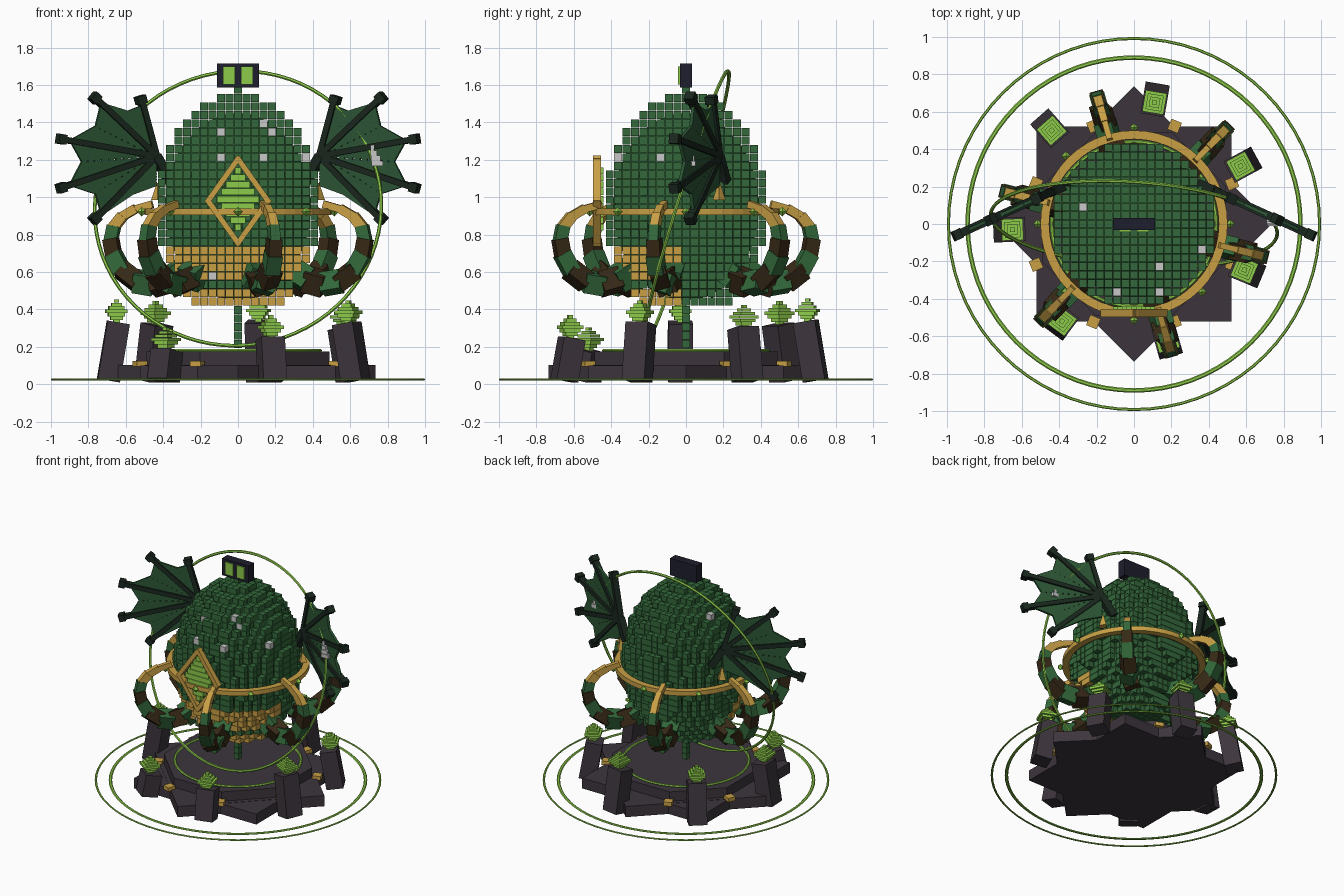
import bpy, bmesh, math
from mathutils import Vector, Matrix, Euler

if "Cube" in bpy.data.objects:
    bpy.data.objects.remove(bpy.data.objects["Cube"])


def material(name, rgb):
    m = bpy.data.materials.new(name)
    m.diffuse_color = (*rgb, 1)
    m.use_nodes = True
    m.node_tree.nodes["Principled BSDF"].inputs["Base Color"].default_value = m.diffuse_color
    return m


GREEN, GOLD, LIME, STONE, GREY, NAVY, BROWN, DARK, MEMBRANE = range(9)
MATS = [material(n, c) for n, c in (
    ("scale green", (.033, .14, .043)), ("gold", (.58, .35, .06)),
    ("lime glow", (.27, .60, .07)), ("stone", (.046, .036, .046)),
    ("pale grey", (.58, .58, .58)), ("navy black", (.013, .013, .026)),
    ("dark brown", (.038, .022, .008)), ("wing black", (.010, .020, .013)),
    ("membrane green", (.024, .09, .034)))]


def finish(name, bm):
    me = bpy.data.meshes.new(name)
    bm.to_mesh(me)
    bm.free()
    for m in MATS:
        me.materials.append(m)
    ob = bpy.data.objects.new(name, me)
    bpy.context.collection.objects.link(ob)
    return ob


def paint(geom, mat):
    for f in {f for v in geom["verts"] for f in v.link_faces}:
        f.material_index = mat


def box(bm, loc, size, mat, rot=None):
    m = Matrix.Translation(loc) @ (rot.to_4x4() if rot else Matrix()) @ Matrix.Diagonal((*size, 1))
    paint(bmesh.ops.create_cube(bm, size=1, matrix=m), mat)


def bar(bm, p, q, w, t, mat, normal, w2=None):
    """Box from p to q, w wide in the plane and t thick along the normal."""
    p, q = Vector(p), Vector(q)
    x = (q - p).normalized()
    y = Vector(normal).cross(x).normalized()
    rot = Matrix((x, y, x.cross(y))).transposed()
    box(bm, (p + q) / 2, ((q - p).length, w, t), mat, rot)


def cone(bm, loc, r1, r2, depth, n, mat, rot=None):
    m = Matrix.Translation(loc) @ (rot.to_4x4() if rot else Matrix())
    paint(bmesh.ops.create_cone(bm, cap_ends=True, segments=n, radius1=r1, radius2=r2,
                                depth=depth, matrix=m), mat)


def ring(name, r, half_w, half_h, z, mat, rot=(0, 0, 0), n=72, sides=6):
    """Closed hoop with an elliptical section."""
    bm = bmesh.new()
    m = Matrix.Translation((0, 0, z)) @ Euler(rot).to_matrix().to_4x4()
    off = math.pi / 4 if sides == 4 else 0
    loops = []
    for i in range(n):
        a = math.tau * i / n
        loops.append([])
        for j in range(sides):
            b = math.tau * j / sides + off
            d = r + half_w * math.cos(b)
            loops[-1].append(bm.verts.new(m @ Vector((d * math.cos(a), d * math.sin(a), half_h * math.sin(b)))))
    for i in range(n):
        for j in range(sides):
            k, l = (i + 1) % n, (j + 1) % sides
            bm.faces.new((loops[i][j], loops[k][j], loops[k][l], loops[i][l])).material_index = mat
    return finish(name, bm)


def polar(r, deg, z):
    a = math.radians(deg)
    return Vector((r * math.cos(a), r * math.sin(a), z))


# Egg shell of small cubes, gold on the lower front
P, Z0, ROWS = .0453, .4425, 25


def inside(i, j, k):
    if not 0 <= k < ROWS:
        return False
    t = (Z0 + k * P - .95) / .605
    return (i * i + j * j) * P * P <= .185 * (1 - t * t)


bm = bmesh.new()
pale = {(-2, 20), (3, 21), (4, 20), (-2, 17), (3, 17), (8, 17), (-3, 3)}
for k in range(ROWS):
    for i in range(-10, 11):
        for j in range(-10, 11):
            near = ((1, 0, 0), (-1, 0, 0), (0, 1, 0), (0, -1, 0), (0, 0, 1), (0, 0, -1))
            if not inside(i, j, k) or all(inside(i + a, j + b, k + c) for a, b, c in near):
                continue
            mat = GOLD if k < 7 and k != 2 and j < 0 else GREEN
            if (i, k) in pale and j < 0 and not inside(i, j - 1, k):
                mat = GREY
            if (i, j) == (-6, 2) and k > 12 and not inside(i, j, k + 1):
                mat = GREY
            box(bm, (i * P, j * P, Z0 + k * P), (P * .94,) * 3, mat)
finish("egg", bm)

# Dark core closes the gaps between the cubes
bm = bmesh.new()
bmesh.ops.create_uvsphere(bm, u_segments=24, v_segments=16, radius=1,
                          matrix=Matrix.Translation((0, 0, .95)) @ Matrix.Diagonal((.39, .39, .50, 1)))
for f in bm.faces:
    f.material_index = GREEN
finish("egg_core", bm)

# Cube column under the egg and single cube on top
bm = bmesh.new()
for k in list(range(-5, 0)) + [ROWS]:
    box(bm, (0, 0, Z0 + k * P), (P * .94,) * 3, GREEN)
finish("centre_column", bm)

# Head block with two glowing eyes
bm = bmesh.new()
box(bm, (0, 0, 1.65), (.226, .066, .13), NAVY)
for x in (-.048, .048):
    box(bm, (x, -.037, 1.65), (.066, .009, .095), LIME)
finish("head_block", bm)

# Star plinth: two crossed squares and an octagonal step
bm = bmesh.new()
for turn, top in ((0, .1), (math.pi / 4, .102)):
    box(bm, (0, 0, (top + .02) / 2), (1.04, 1.04, top - .02), STONE, Matrix.Rotation(turn, 3, 'Z'))
cone(bm, (0, 0, .137), .53, .53, .075, 8, STONE, Matrix.Rotation(math.pi / 8, 3, 'Z'))
finish("plinth", bm)

# Gold clasps in the star notches
bm = bmesh.new()
for n in range(8):
    a = 22.5 + 45 * n
    box(bm, polar(.567, a, .11), (.06, .06, .03), GOLD, Matrix.Rotation(math.radians(a), 3, 'Z'))
finish("plinth_clasps", bm)

# Hoops
ring("ground_ring_outer", .992, .008, .005, .025, LIME)
ring("ground_ring_inner", .89, .012, .006, .025, LIME)
ring("plinth_ring", .44, .010, .008, .18, LIME)
ring("tilted_halo", .768, .010, .010, .94, LIME, (math.radians(73), 0, -.07))
ring("gold_band", .477, .033, .025, .922, GOLD, n=48, sides=4)

# Lime studs on the band
bm = bmesh.new()
for n in range(8):
    for s in (0, math.pi):
        c = polar(.515, n * 45, .922)
        c.z += .0125 if s == 0 else -.0125
        cone(bm, c, .025, 0, .025, 4, LIME, Matrix.Rotation(s, 3, 'X'))
finish("band_studs", bm)

# Leaning stone pillars, each with a stacked crystal
for x, y, top in ((-.65, -.03, .33), (-.44, .5, .32), (-.385, -.52, .18), (.11, .65, .335),
                  (.175, -.62, .245), (.59, -.245, .325), (.57, .31, .30)):
    bm = bmesh.new()
    a = math.atan2(y, x)
    rz = Matrix.Rotation(a, 3, 'Z')
    tip = Vector((x, y, top))
    out = Vector((math.cos(a), math.sin(a), 0))
    foot = tip + out * (top * .13)
    foot.z = .02
    bar(bm, foot, tip - out * .01, .13, .12, STONE, out)
    for n, w in enumerate((.035, .065, .09, .115, .085, .055, .025)):
        box(bm, tip + Vector((0, 0, .004 + n * .0185)), (w, w, .0175), LIME, rz)
    finish("crystal_pillar", bm)

# Front pendant: diamond frame and stacked lime gem
bm = bmesh.new()
corners = [Vector((math.sin(n * math.pi / 2) * .16, -.476, .98 + math.cos(n * math.pi / 2) * .225))
           for n in range(4)]
for n in range(4):
    p, q = corners[n], corners[(n + 1) % 4]
    d = (q - p).normalized() * .012
    bar(bm, p - d, q + d, .03, .042, GOLD, (0, 1, 0))
for n in range(9):
    w = .225 * (1 - abs(n - 4) / 4.7)
    box(bm, (0, -.464, .99 + (n - 4) * .038), (w, .045, .035), LIME)
finish("pendant", bm)

# Six banded claws curling up around the egg
PROFILE = ((.30, .61), (.38, .56), (.47, .535), (.56, .55), (.64, .61), (.685, .69),
           (.70, .77), (.685, .84), (.64, .895), (.57, .935), (.48, .96))
for n in range(6):
    bm = bmesh.new()
    a = 46 + 60 * n
    side = polar(1, a + 90, 0)
    for s in range(10):
        p, q = polar(PROFILE[s][0], a, PROFILE[s][1]), polar(PROFILE[s + 1][0], a, PROFILE[s + 1][1])
        d = (q - p) * .1
        w = .125 - s * .0095
        mat = GOLD if s > 6 else (GREEN, BROWN)[s % 2]
        # the lower links twist from one to the next
        twist = Matrix.Rotation((.35 if s % 2 else -.3) * (s < 4), 3, (q - p).normalized())
        bar(bm, p - d, q + d, w, w * (.95 if s < 6 else .8), mat, twist @ side)
    finish("claw", bm)

# Bat wings: slatted membrane between finger bones, mirrored


def wing_point(sx, x, z):
    return Vector((sx * x, .2 - .456 * (x - .38), z))


TIPS = ((.52, 1.52), (.765, 1.53), (.945, 1.31), (.945, 1.05), (.765, .885), (.44, 1.06))
for sx, label in ((-1, "left"), (1, "right")):
    bm = bmesh.new()
    hub = wing_point(sx, .44, 1.22)
    normal = Vector((.456 * sx, 1, 0)).normalized()
    tips = [wing_point(sx, *t) for t in TIPS]
    for n, t in enumerate(tips):
        if n < 5:
            bar(bm, hub, t, .032, .045, DARK, normal)
            d = (t - hub).normalized()
            bar(bm, t - d * .022, t + d * .022, .052, .055, DARK, normal)
        if n:
            p, q = tips[n - 1], t
            steps = 10
            for s in range(1, steps + 1):
                f = (s - .5) / steps * (.9 if n < 5 else .97)
                mid = (p + q) / 2 - hub
                # slats bow towards the hub to scallop the edge
                m = hub + mid * f * (1 - .16 * f)
                width = mid.length / steps * .85
                for end in (p, q):
                    bar(bm, hub + (end - hub) * f, m, width, .018, MEMBRANE, normal)
    bar(bm, wing_point(sx, .36, 1.08), hub, .05, .05, DARK, normal)
    finish(label + "_wing", bm)
    bm = bmesh.new()
    cone(bm, wing_point(sx, .43, 1.03), .035, .005, .09, 4, GOLD)
    finish(label + "_wing_spur", bm)

# Pale stacked spike on the right wing
bm = bmesh.new()
for n, w in enumerate((.06, .05, .035, .02)):
    box(bm, (.745 - n * .009, .02, 1.18 + n * .028), (w, w, .028), GREY)
finish("wing_spike", bm)
